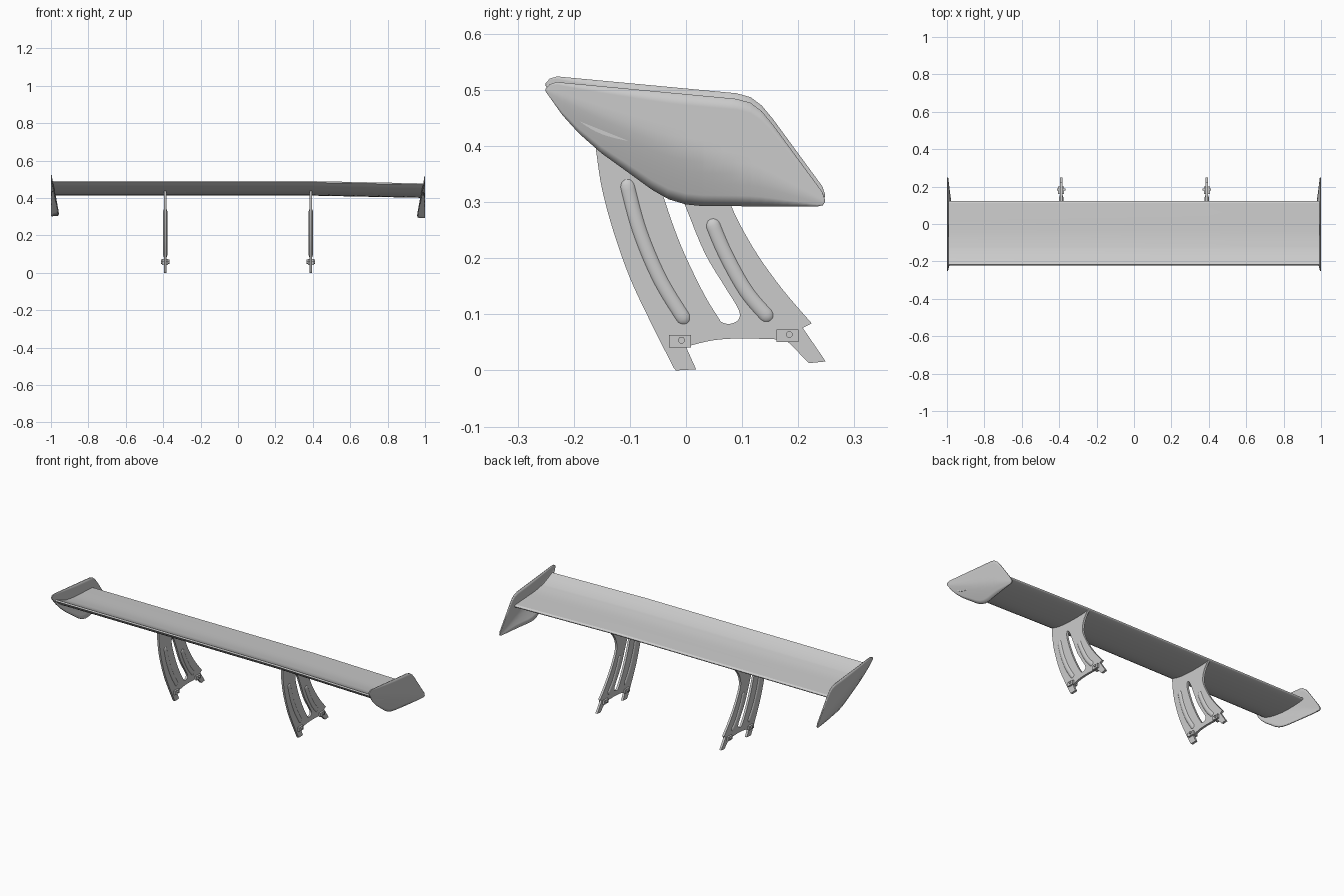
import bpy, bmesh, math
from mathutils import Matrix, Vector

if "Cube" in bpy.data.objects:
    bpy.data.objects.remove(bpy.data.objects["Cube"])

# local (x, y, z) of a 2D profile -> world (y, z, x)
TO_SIDE = Matrix(((0, 0, 1, 0), (1, 0, 0, 0), (0, 1, 0, 0), (0, 0, 0, 1)))


def droop(x):
    """The right tip sags slightly."""
    return -0.012 * max(0.0, (x - 0.4) / 0.6)


def finish(ob, angle=35):
    bpy.ops.object.select_all(action='DESELECT')
    ob.select_set(True)
    bpy.context.view_layer.objects.active = ob
    if ob.type == 'CURVE':
        bpy.ops.object.convert(target='MESH')
        ob = bpy.context.view_layer.objects.active
    bpy.ops.object.shade_smooth_by_angle(angle=math.radians(angle))
    return ob


def mesh_object(name, bm):
    bmesh.ops.recalc_face_normals(bm, faces=bm.faces)
    me = bpy.data.meshes.new(name)
    bm.to_mesh(me)
    bm.free()
    ob = bpy.data.objects.new(name, me)
    bpy.context.collection.objects.link(ob)
    return ob


def smooth(pts, n=5, closed=False):
    """Catmull-Rom resampling of a 2D point list."""
    p = [Vector(q) for q in pts]
    k = len(p)
    get = (lambda i: p[i % k]) if closed else (lambda i: p[max(0, min(k - 1, i))])
    out = []
    for i in range(k if closed else k - 1):
        a, b, c, d = (get(i + j) for j in (-1, 0, 1, 2))
        for s in range(n):
            t = s / n
            out.append(0.5 * (2 * b + (c - a) * t + (2 * a - 5 * b + 4 * c - d) * t * t
                              + (3 * b - a - 3 * c + d) * t ** 3))
    return out if closed else out + [p[-1]]


def interp(pts, y):
    for (y0, z0), (y1, z1) in zip(pts, pts[1:]):
        if y <= y1:
            return z0 + (z1 - z0) * (y - y0) / (y1 - y0)
    return pts[-1][1]


def curve_object(name, loops, dims):
    cu = bpy.data.curves.new(name, 'CURVE')
    cu.dimensions = dims
    for loop in loops:
        sp = cu.splines.new('POLY')
        sp.points.add(len(loop) - 1)
        for pt, q in zip(sp.points, loop):
            pt.co = (q[0], q[1], 0, 1)
    ob = bpy.data.objects.new(name, cu)
    bpy.context.collection.objects.link(ob)
    return ob


# Wing blade: inverted aerofoil swept along x
under = smooth([(-0.222, 0.483), (-0.19, 0.456), (-0.15, 0.433), (-0.09, 0.419),
                (0, 0.413), (0.08, 0.414), (0.115, 0.419), (0.122, 0.426)], 4)
upper = smooth([(0.112, 0.433), (0.04, 0.437), (-0.06, 0.443), (-0.135, 0.455)], 4) \
    + [Vector((-0.18, 0.473)), Vector((-0.217, 0.490))]
profile = under + upper
bm = bmesh.new()
rings = []
for x in (-0.992, 0.4, 0.6, 0.8, 0.992):
    rings.append([bm.verts.new((x, q[0], q[1] + droop(x))) for q in profile])
n = len(profile)
for a, b in zip(rings, rings[1:]):
    for i in range(n):
        bm.faces.new((a[i], a[(i + 1) % n], b[(i + 1) % n], b[i]))
bm.faces.new(rings[0])
bm.faces.new(rings[-1])
finish(mesh_object("wing_blade", bm), 25)

# End plates: curled inward below the diagonal
plate_top = [(-0.25, 0.502), (-0.243, 0.510), (-0.23, 0.514), (0.09, 0.484), (0.115, 0.477),
             (0.135, 0.462), (0.155, 0.438), (0.243, 0.318), (0.248, 0.303)]
plate_low = [(-0.25, 0.498), (-0.22, 0.456), (-0.19, 0.423), (-0.15, 0.388), (-0.10, 0.352),
             (-0.06, 0.323), (-0.03, 0.306), (0, 0.297), (0.03, 0.294), (0.235, 0.293),
             (0.244, 0.295), (0.248, 0.301)]
ys = sorted({q[0] for q in plate_top + plate_low} | {-0.25 + 0.0166 * i for i in range(31)})
rows = 10
for side, label in ((-1, "left"), (1, "right")):
    dz = droop(side) + (0.01 if side < 0 else 0.012)
    bm = bmesh.new()
    grid = []
    for y in ys:
        lo, hi = interp(plate_low, y), interp(plate_top, y)
        col = []
        for r in range(rows + 1):
            z = lo + (hi - lo) * r / rows
            d = max(0.0, 0.5 - (y + 0.25) * 0.4 - z)
            curl = 0.034 * (d / 0.1) ** 1.25
            col.append(bm.verts.new((side * (0.997 - curl), y, z + dz)))
        grid.append(col)
    for a, b in zip(grid, grid[1:]):
        for r in range(rows):
            bm.faces.new((a[r], b[r], b[r + 1], a[r + 1]))
    plate = mesh_object(label + "_end_plate", bm)
    mod = plate.modifiers.new("thickness", 'SOLIDIFY')
    mod.thickness = 0.006
    mod.offset = 0
    finish(plate)

# Support outline: feet, rear edge flaring to the wing, top, front edge
feet = [(-0.018, 0), (0.018, 0.002), (0.0, 0.042)] \
    + smooth([(0.01, 0.045), (0.05, 0.054), (0.1, 0.057), (0.175, 0.055)]) \
    + [(0.185, 0.048), (0.219, 0.013), (0.249, 0.016), (0.208, 0.076)]
rear = smooth([(0.224, 0.084), (0.17, 0.147), (0.12, 0.218), (0.08, 0.295),
               (0.073, 0.34), (0.088, 0.385), (0.114, 0.419)])
top = [(0.05, 0.424), (-0.05, 0.424), (-0.1, 0.427), (-0.163, 0.444)]
front = smooth([(-0.16, 0.39), (-0.15, 0.325), (-0.13, 0.25), (-0.1, 0.165),
                (-0.06, 0.08), (-0.022, 0.005)])
slot = smooth([(0.057, 0.095), (0.03, 0.14), (-0.008, 0.22), (-0.037, 0.30), (-0.048, 0.345),
               (-0.043, 0.368), (-0.026, 0.352), (0.0, 0.29), (0.033, 0.21), (0.07, 0.148),
               (0.094, 0.108), (0.093, 0.09), (0.078, 0.083), (0.064, 0.086)], 4, True)
beads = [[(-0.108, 0.343), (-0.083, 0.25), (-0.045, 0.16), (0.003, 0.082)],
         [(0.043, 0.272), (0.069, 0.21), (0.108, 0.14), (0.153, 0.088)]]

for sx, label in ((-1, "left"), (1, "right")):
    place = Matrix.Translation((sx * 0.389, 0, 0)) @ TO_SIDE
    # Slotted support plate
    sup = curve_object(label + "_support", [feet + rear + top + front, slot], '2D')
    sup.data.fill_mode = 'BOTH'
    sup.data.extrude = 0.006
    for sp in sup.data.splines:
        sp.use_cyclic_u = True
    sup.matrix_world = place
    finish(sup)
    # Pressed stiffening beads, rounded at the ends
    for i, path in enumerate(beads):
        pts = smooth(path, 10)
        bead = curve_object(f"{label}_support_bead_{i + 1}", [pts], '3D')
        bead.data.bevel_depth = 0.015
        bead.data.bevel_resolution = 4
        bead.data.use_fill_caps = True
        for pt, q in zip(bead.data.splines[0].points, pts):
            d = min((q - pts[0]).length, (q - pts[-1]).length)
            pt.radius = math.sqrt(max(0.1, 1 - max(0, 1 - d / 0.015) ** 2))
        bead.matrix_world = place @ Matrix.Diagonal((1, 1, 0.75, 1))
        finish(bead, 50)
    # Foot clamps with through bolts
    for name, y, z in (("front", -0.011, 0.052), ("rear", 0.181, 0.062)):
        bm = bmesh.new()
        for s in (-1, 1):
            bmesh.ops.create_cube(bm, size=1, matrix=Matrix.Translation((s * 0.011, y, z))
                                  @ Matrix.Diagonal((0.01, 0.039, 0.022, 1)))
        bmesh.ops.create_cone(bm, cap_ends=True, segments=16, radius1=0.006, radius2=0.006,
                              depth=0.046, matrix=Matrix.Translation((sx * 0, y + 0.003, z + 0.002))
                              @ Matrix.Rotation(math.pi / 2, 4, 'Y'))
        clamp = mesh_object(f"{label}_{name}_clamp", bm)
        clamp.location.x = sx * 0.389
        finish(clamp)
